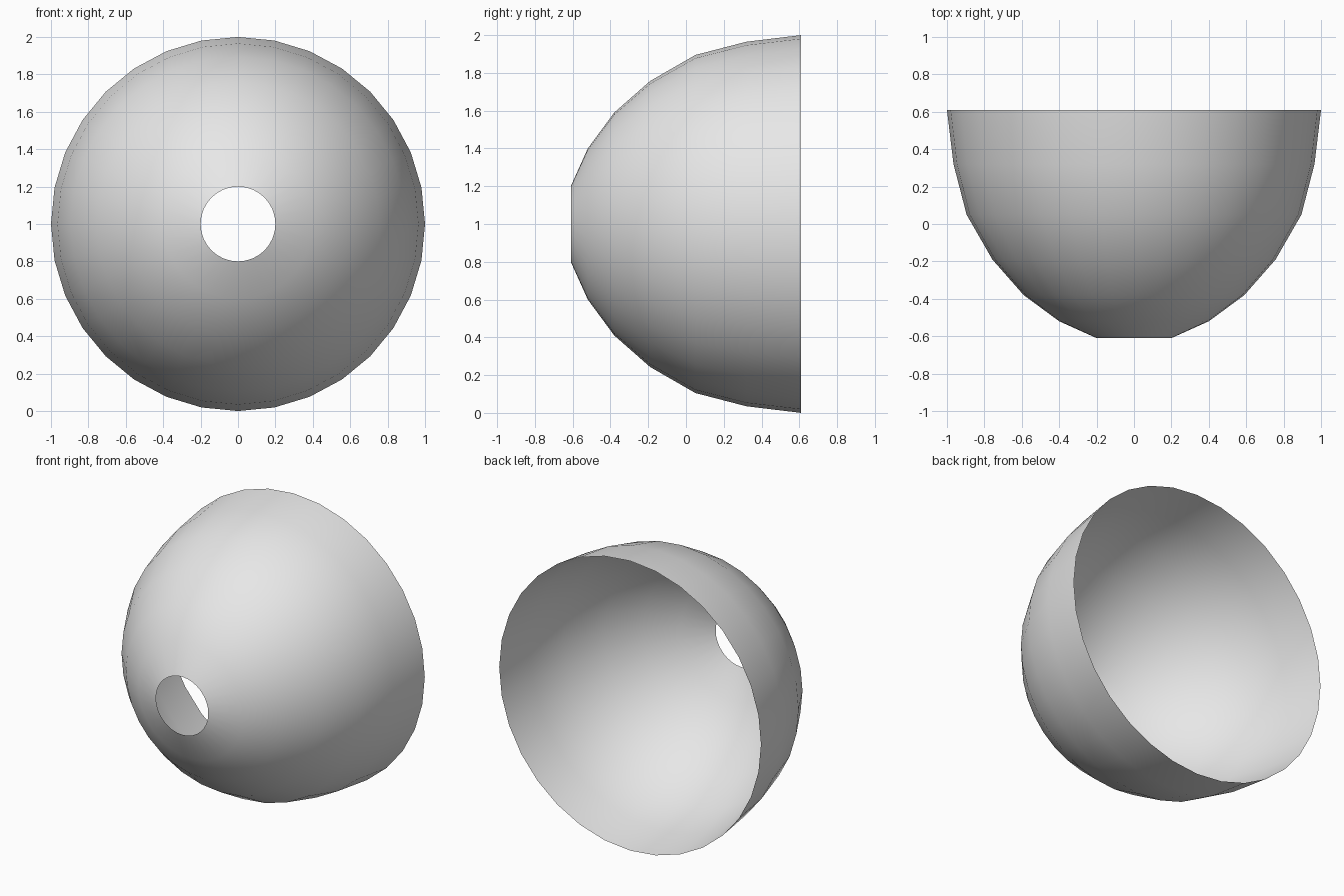
import bpy
import bmesh
import math
from mathutils import Vector

cube = bpy.data.objects.get("Cube")
if cube:
    bpy.data.objects.remove(cube, do_unlink=True)

SEGMENTS = 32
CENTRE = Vector((0, 0, 1))
# Bowl profile as (radius, y), from the small front hole to the wide back rim
PROFILE = [(0.2, -0.61), (0.4, -0.52), (0.59, -0.38), (0.757, -0.19),
           (0.895, 0.05), (0.965, 0.32), (1.0, 0.61)]

grey = bpy.data.materials.new("light grey")
grey.use_nodes = True
grey.diffuse_color = (0.8, 0.8, 0.8, 1)
grey.node_tree.nodes["Principled BSDF"].inputs["Base Color"].default_value = grey.diffuse_color

# Open dome shell: spin the profile around the y axis
bm = bmesh.new()
verts = [bm.verts.new(CENTRE + Vector((0, y, r))) for r, y in PROFILE]
edges = [bm.edges.new(pair) for pair in zip(verts, verts[1:])]
bmesh.ops.spin(bm, geom=verts + edges, cent=CENTRE, axis=(0, 1, 0),
               angle=math.tau, steps=SEGMENTS, use_duplicate=False)
bmesh.ops.remove_doubles(bm, verts=bm.verts, dist=0.001)

# Make every face point away from the bowl axis, with smooth shading
bm.normal_update()
inward = [f for f in bm.faces
          if f.normal.dot(f.calc_center_median() - CENTRE) < 0]
bmesh.ops.reverse_faces(bm, faces=inward)
for face in bm.faces:
    face.smooth = True

mesh = bpy.data.meshes.new("dome_shell")
bm.to_mesh(mesh)
bm.free()
mesh.materials.append(grey)
dome = bpy.data.objects.new("dome_shell", mesh)
bpy.context.collection.objects.link(dome)
